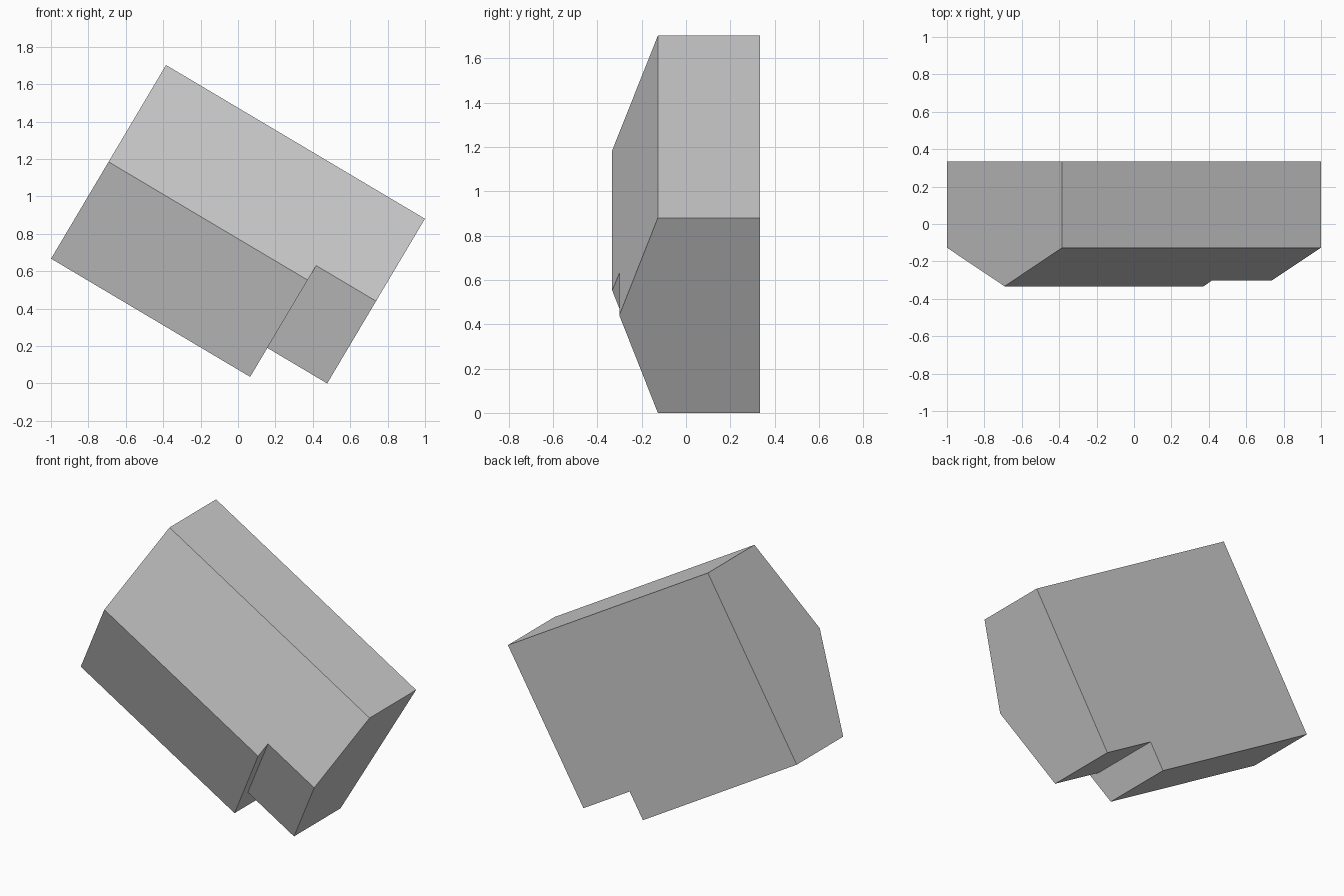
import bpy, bmesh
from math import radians
from mathutils import Matrix, Vector

if "Cube" in bpy.data.objects:
    bpy.data.objects.remove(bpy.data.objects["Cube"])

TILT = radians(30.7)
MAIN_END, STEP_END = 1.238, 1.61    # lengths along the tilted axis
BACK, EAVE, RIDGE, STEP_RIDGE = 0.333, -0.127, -0.333, -0.301

# Cross-section points as (y, height); the step shares the top slope
a, a2, b = (BACK, 0), (BACK, 0.18), (BACK, 1.204)
c, r2, r = (EAVE, 1.204), (STEP_RIDGE, 0.692), (RIDGE, 0.602)
d, d2 = (EAVE, 0), (EAVE, 0.18)
main_section = [a, a2, b, c, r2, r, d]
step_section = [a2, b, c, r2, d2]
shoulder = [a, a2, d2, r2, r, d]

bm = bmesh.new()


def face(points):
    bm.faces.new([bm.verts.new(p) for p in points])


def cap(section, x):
    face([(x, y, z) for y, z in section])


def walls(section, x0, x1):
    for p, q in zip(section, section[1:] + section[:1]):
        face([(x0, *p), (x0, *q), (x1, *q), (x1, *p)])


# Main block, shoulder around the step, and the smaller end block
cap(main_section, 0)
walls(main_section, 0, MAIN_END)
cap(shoulder, MAIN_END)
walls(step_section, MAIN_END, STEP_END)
cap(step_section, STEP_END)

# Weld into one closed solid and merge coplanar faces
bmesh.ops.remove_doubles(bm, verts=bm.verts[:], dist=0.0005)
bmesh.ops.recalc_face_normals(bm, faces=bm.faces[:])
bmesh.ops.dissolve_limit(bm, angle_limit=radians(1.5), verts=bm.verts[:], edges=bm.edges[:])

# Tilt about the front-to-back axis, then stand on the ground and centre
bm.transform(Matrix.Rotation(TILT, 4, 'Y'))
xs = [v.co.x for v in bm.verts]
low = min(v.co.z for v in bm.verts)
bm.transform(Matrix.Translation(Vector((-(min(xs) + max(xs)) / 2, 0, -low))))

mesh = bpy.data.meshes.new("stepped_block")
bm.to_mesh(mesh)
bm.free()
bpy.context.collection.objects.link(bpy.data.objects.new("stepped_block", mesh))
